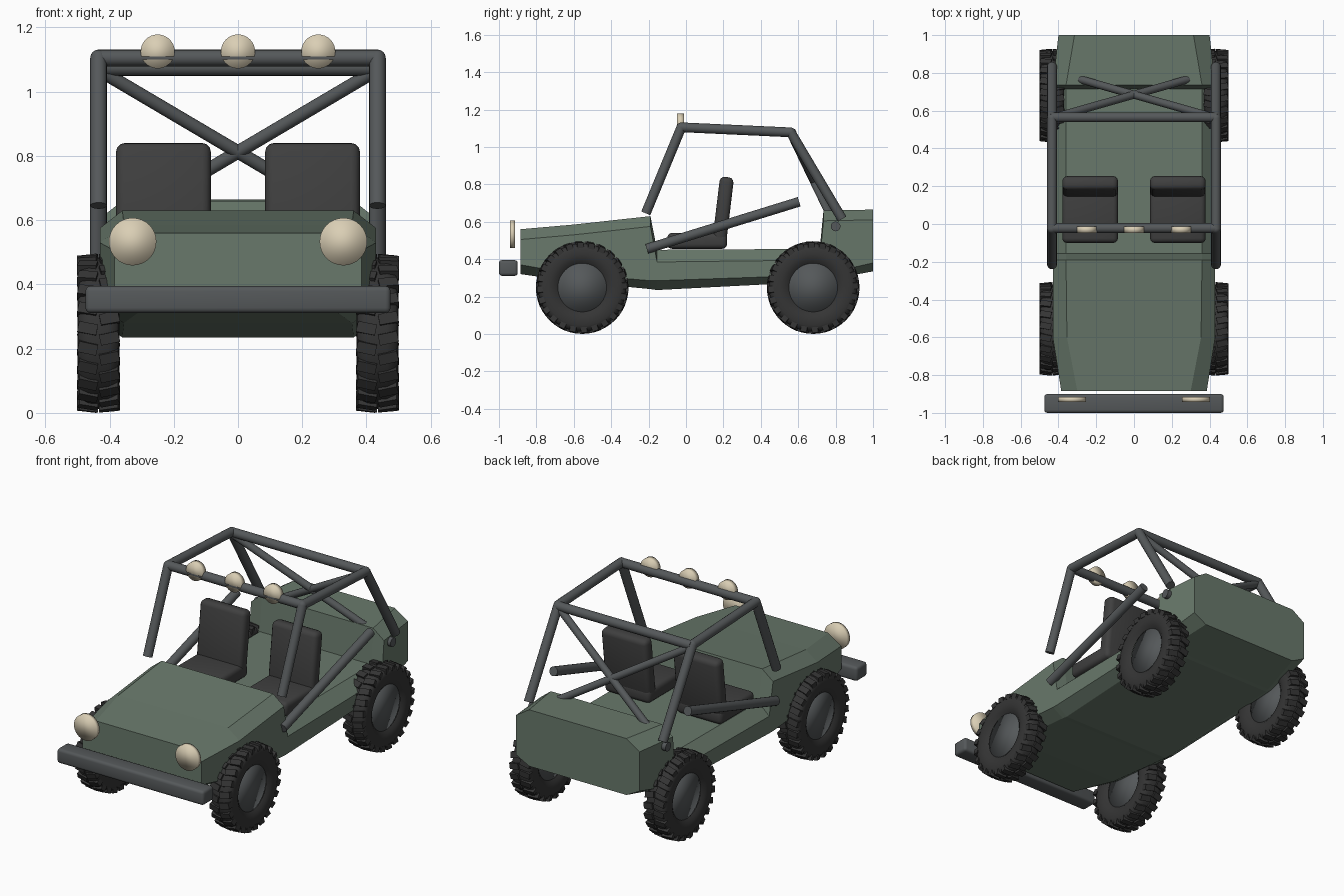
import bpy, bmesh, math
from mathutils import Vector, Matrix

default = bpy.data.objects.get("Cube")
if default:
    bpy.data.objects.remove(default, do_unlink=True)


def material(name, rgb, rough=0.6):
    m = bpy.data.materials.new(name)
    m.use_nodes = True
    m.diffuse_color = (*rgb, 1)
    shader = m.node_tree.nodes["Principled BSDF"]
    shader.inputs["Base Color"].default_value = (*rgb, 1)
    shader.inputs["Roughness"].default_value = rough
    return m


GREEN = material("olive green paint", (0.14, 0.19, 0.147))
METAL = material("grey metal", (0.09, 0.098, 0.102))
RUBBER = material("black rubber", (0.035, 0.035, 0.035))
FABRIC = material("dark seat fabric", (0.05, 0.05, 0.05))
LENS = material("cream lens", (0.70, 0.62, 0.46))


def finish(bm, name, mat, smooth=None):
    """Turn a bmesh into an object; smooth is an angle in degrees."""
    bmesh.ops.recalc_face_normals(bm, faces=bm.faces)
    mesh = bpy.data.meshes.new(name)
    bm.to_mesh(mesh)
    bm.free()
    mesh.materials.append(mat)
    ob = bpy.data.objects.new(name, mesh)
    bpy.context.collection.objects.link(ob)
    if smooth:
        bpy.ops.object.select_all(action="DESELECT")
        ob.select_set(True)
        bpy.context.view_layer.objects.active = ob
        if smooth >= 180:
            bpy.ops.object.shade_smooth()
        else:
            bpy.ops.object.shade_smooth_by_angle(angle=math.radians(smooth))
    return ob


def add_rod(bm, a, b, radius, sides):
    a, b = Vector(a), Vector(b)
    turn = (b - a).to_track_quat("Z", "Y").to_matrix().to_4x4()
    bmesh.ops.create_cone(bm, cap_ends=True, segments=sides, radius1=radius, radius2=radius,
                          depth=(b - a).length, matrix=Matrix.Translation((a + b) / 2) @ turn)


def rod(name, a, b, radius, mat=METAL, sides=16, smooth=40):
    bm = bmesh.new()
    add_rod(bm, a, b, radius, sides)
    return finish(bm, name, mat, smooth)


def rounded_box(name, centre, size, mat, bevel, tilt=0):
    bm = bmesh.new()
    bmesh.ops.create_cube(bm, size=1, matrix=Matrix.Diagonal((*size, 1)))
    bmesh.ops.bevel(bm, geom=bm.edges[:], offset=bevel, segments=3, profile=0.5, affect="EDGES")
    ob = finish(bm, name, mat, 35)
    ob.location = centre
    ob.rotation_euler.x = tilt
    return ob


# Body shell: octagonal sections lofted from nose to tail
# (y, side half width, top half width, top z, shoulder z, sill z, bottom z)
SECTIONS = [
    (-0.885, 0.385, 0.30, 0.56, 0.505, 0.37, 0.32),
    (-0.60, 0.43, 0.355, 0.585, 0.53, 0.32, 0.28),
    (-0.19, 0.43, 0.36, 0.63, 0.575, 0.285, 0.24),
    (-0.155, 0.43, 0.36, 0.45, 0.385, 0.285, 0.235),
    (0.715, 0.43, 0.36, 0.455, 0.395, 0.315, 0.28),
    (0.735, 0.43, 0.36, 0.66, 0.605, 0.32, 0.285),
    (1.0, 0.40, 0.315, 0.665, 0.61, 0.38, 0.335),
]
bm = bmesh.new()
rings = []
for y, side, top, z_top, z_shoulder, z_sill, z_bottom in SECTIONS:
    half = [(top, z_top), (side, z_shoulder), (side, z_sill), (top, z_bottom)]
    outline = half + [(-x, z) for x, z in reversed(half)]
    rings.append([bm.verts.new((x, y, z)) for x, z in outline])
for r, s in zip(rings, rings[1:]):
    for i in range(len(r)):
        j = (i + 1) % len(r)
        bm.faces.new((r[i], r[j], s[j], s[i]))
bm.faces.new(rings[0])
bm.faces.new(rings[-1])
finish(bm, "body_shell", GREEN)

# Front bumper
rounded_box("front_bumper", (0, -0.95, 0.353), (0.95, 0.1, 0.084), METAL, 0.016)


# Wheels: revolved tyre, staggered lugs and recessed hub
def tyre(name, centre):
    half = [(0.130, 0.046), (0.150, 0.060), (0.175, 0.065), (0.205, 0.064), (0.226, 0.056), (0.236, 0.03)]
    profile = [(r, x) for r, x in half] + [(r, -x) for r, x in reversed(half)]
    bm = bmesh.new()
    verts = [bm.verts.new((x, 0, r)) for r, x in profile]
    edges = [bm.edges.new(pair) for pair in zip(verts, verts[1:])]
    bmesh.ops.spin(bm, geom=verts + edges, cent=(0, 0, 0), axis=(1, 0, 0),
                   angle=math.tau, steps=48, use_duplicate=False)
    bmesh.ops.remove_doubles(bm, verts=bm.verts, dist=0.0005)
    ob = finish(bm, name, RUBBER, 50)
    ob.location = centre


def lugs(name, centre, count=24):
    bm = bmesh.new()
    for side in (-1, 1):
        for i in range(count):
            angle = math.tau * (i + side / 4) / count
            place = (Matrix.Rotation(angle, 4, "X") @ Matrix.Translation((side * 0.034, 0, 0.229))
                     @ Matrix.Rotation(side * 0.2, 4, "Z"))
            block = bmesh.ops.create_cube(bm, size=1)["verts"]
            for v in block:
                v.co = Vector((v.co.x * 0.06, v.co.y * 0.034, v.co.z * 0.036))
                # taper the outer shoulder of each lug
                if v.co.z > 0 and v.co.x * side > 0:
                    v.co.z -= 0.006
                v.co = place @ v.co
    ob = finish(bm, name, RUBBER)
    ob.location = centre


for end, y in (("front", -0.555), ("rear", 0.68)):
    for label, s in (("left", 1), ("right", -1)):
        centre = Vector((s * 0.434, y, 0.248))
        offset = Vector((0.042, 0, 0))
        tyre(f"{end}_{label}_tyre", centre)
        lugs(f"{end}_{label}_tread", centre)
        rod(f"{end}_{label}_hub", centre - offset, centre + offset, 0.134, sides=32, smooth=180)

# Roll cage sides and seats, mirrored
TUBE = 0.026
for label, s in (("left", 1), ("right", -1)):
    x = s * 0.434
    front_top, rear_top = (x, -0.025, 1.105), (x, 0.56, 1.078)
    rod(f"{label}_front_post", (x, -0.215, 0.645), front_top, TUBE)
    rod(f"{label}_roof_rail", front_top, rear_top, TUBE)
    rod(f"{label}_rear_post", rear_top, (x, 0.835, 0.615), TUBE)
    rod(f"{label}_side_bar", (x, -0.21, 0.455), (x, 0.605, 0.707), TUBE)
    rod(f"{label}_rear_brace", (-s * 0.42, 0.565, 1.06), (s * 0.3, 0.77, 0.635), 0.021)
    for corner, point in (("front", front_top), ("rear", rear_top)):
        bm = bmesh.new()
        bmesh.ops.create_uvsphere(bm, u_segments=16, v_segments=8, radius=TUBE,
                                  matrix=Matrix.Translation(point))
        finish(bm, f"{label}_{corner}_cage_joint", METAL, 180)

    rounded_box(f"{label}_seat_cushion", (s * 0.232, 0.06, 0.498), (0.295, 0.32, 0.085), FABRIC, 0.025)
    rounded_box(f"{label}_seat_back", (s * 0.232, 0.198, 0.66), (0.295, 0.075, 0.36), FABRIC, 0.027, -0.12)

    # Headlights
    rod(f"{label}_headlight", (s * 0.328, -0.915, 0.533), (s * 0.328, -0.942, 0.533),
        0.074, LENS, 32, 180)

# Cage cross bars
for name, y, z, reach in (("front_roof_bar", -0.022, 1.105, 0.434), ("rear_roof_bar", 0.565, 1.075, 0.434),
                          ("rear_lower_bar", 0.8, 0.575, 0.445)):
    rod(name, (-reach, y, z), (reach, y, z), TUBE)

# Roof lamps
for label, x in (("right", -0.25), ("middle", 0), ("left", 0.25)):
    rod(f"{label}_roof_lamp", (x, -0.012, 1.125), (x, -0.047, 1.125), 0.053, LENS, 32, 180)
